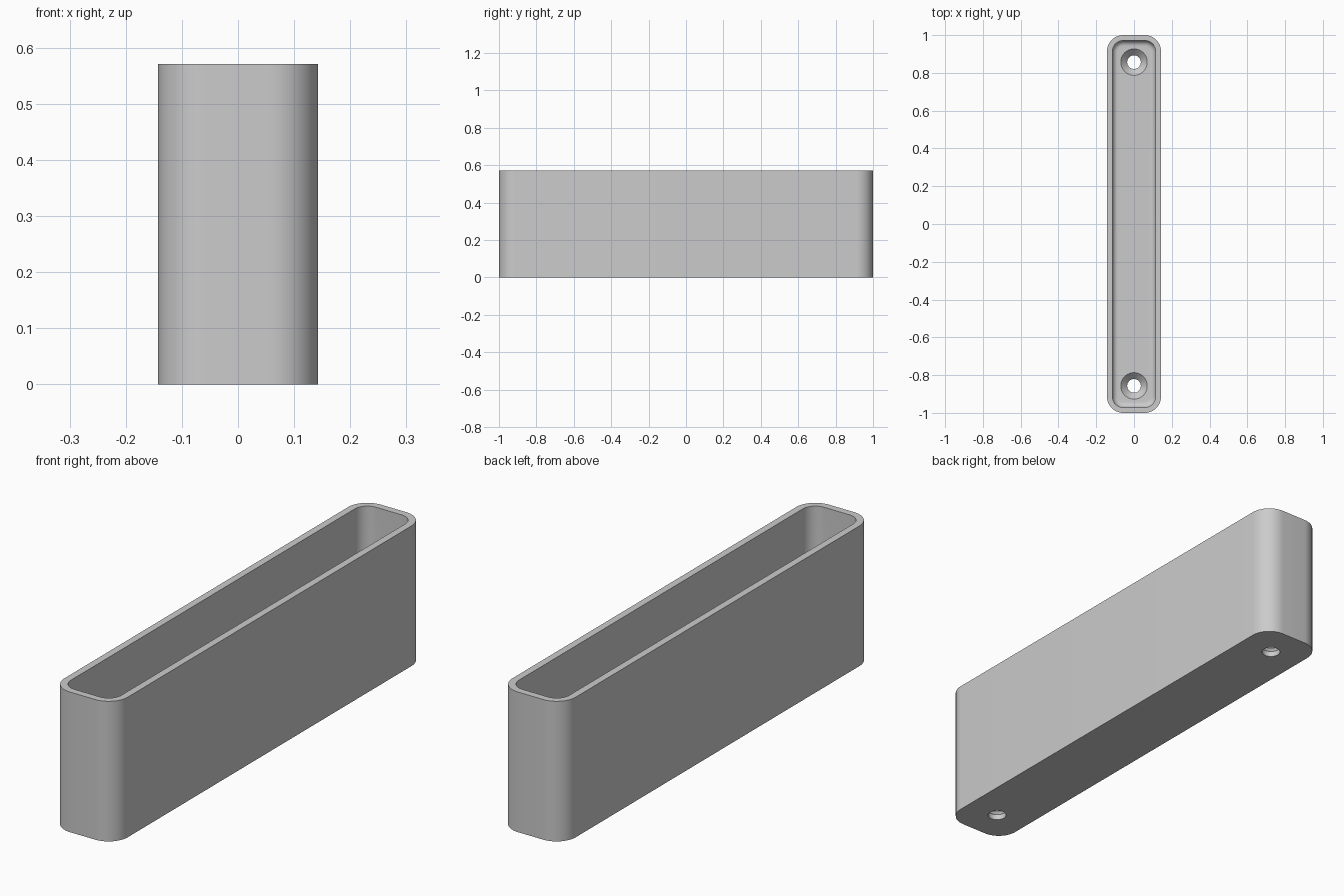
import bpy, bmesh, math

if "Cube" in bpy.data.objects:
    bpy.data.objects.remove(bpy.data.objects["Cube"])

HALF_W, HALF_L, HEIGHT = 0.143, 1.0, 0.571
CORNER, WALL, FLOOR, FILLET = 0.086, 0.029, 0.057, 0.029
HOLE_Y, HOLE_R, SINK_R, SINK_DEPTH = 0.857, 0.036, 0.07, 0.034

grey = bpy.data.materials.new("plain grey")
grey.use_nodes = True
colour = (0.6, 0.6, 0.6, 1)
grey.diffuse_color = colour
grey.node_tree.nodes["Principled BSDF"].inputs["Base Color"].default_value = colour


def rounded_ring(bm, inset, z, steps=12):
    """Rounded rectangle, offset inward from the outer outline."""
    r = CORNER - inset
    cx, cy = HALF_W - CORNER, HALF_L - CORNER
    ring = []
    for q, (sx, sy) in enumerate([(1, 1), (-1, 1), (-1, -1), (1, -1)]):
        for i in range(steps + 1):
            a = (q + i / steps) * math.pi / 2
            ring.append(bm.verts.new((sx * cx + r * math.cos(a),
                                      sy * cy + r * math.sin(a), z)))
    return ring


def round_ring(bm, radius, z, steps=48):
    angles = [2 * math.pi * i / steps for i in range(steps)]
    return [bm.verts.new((radius * math.cos(a), radius * math.sin(a), z)) for a in angles]


def loft(name, make_ring, profile):
    """Skin a stack of rings and close both ends."""
    bm = bmesh.new()
    rings = [make_ring(bm, size, z) for size, z in profile]
    for a, b in zip(rings, rings[1:]):
        for i in range(len(a)):
            j = (i + 1) % len(a)
            bm.faces.new((a[i], a[j], b[j], b[i]))
    bm.faces.new(rings[0][::-1])
    bm.faces.new(rings[-1])
    bmesh.ops.recalc_face_normals(bm, faces=bm.faces)
    mesh = bpy.data.meshes.new(name)
    bm.to_mesh(mesh)
    bm.free()
    mesh.materials.append(grey)
    obj = bpy.data.objects.new(name, mesh)
    bpy.context.collection.objects.link(obj)
    return obj


# Open tray: outer wall, rim, inner wall, then the fillet down to the floor
profile = [(0, 0), (0, HEIGHT), (WALL, HEIGHT)]
for i in range(9):
    a = i / 8 * math.pi / 2
    profile.append((WALL + FILLET * (1 - math.cos(a)), FLOOR + FILLET * (1 - math.sin(a))))
tray = loft("tray", rounded_ring, profile)

# Countersunk screw holes through the floor
bpy.context.view_layer.objects.active = tray
tray.select_set(True)
slope = (SINK_R - HOLE_R) / SINK_DEPTH
for side in (-1, 1):
    cutter = loft("screw_hole_cutter", round_ring,
                  [(HOLE_R, -0.05), (HOLE_R, FLOOR - SINK_DEPTH),
                   (SINK_R, FLOOR), (SINK_R, FLOOR + 0.05)])
    cutter.location.y = side * HOLE_Y
    cutter.hide_render = True
    cut = tray.modifiers.new("screw_hole", 'BOOLEAN')
    cut.operation = 'DIFFERENCE'
    cut.solver = 'EXACT'
    cut.object = cutter
    bpy.ops.object.modifier_apply(modifier=cut.name)
    bpy.data.objects.remove(cutter)

bpy.ops.object.shade_smooth_by_angle(angle=math.radians(35))
